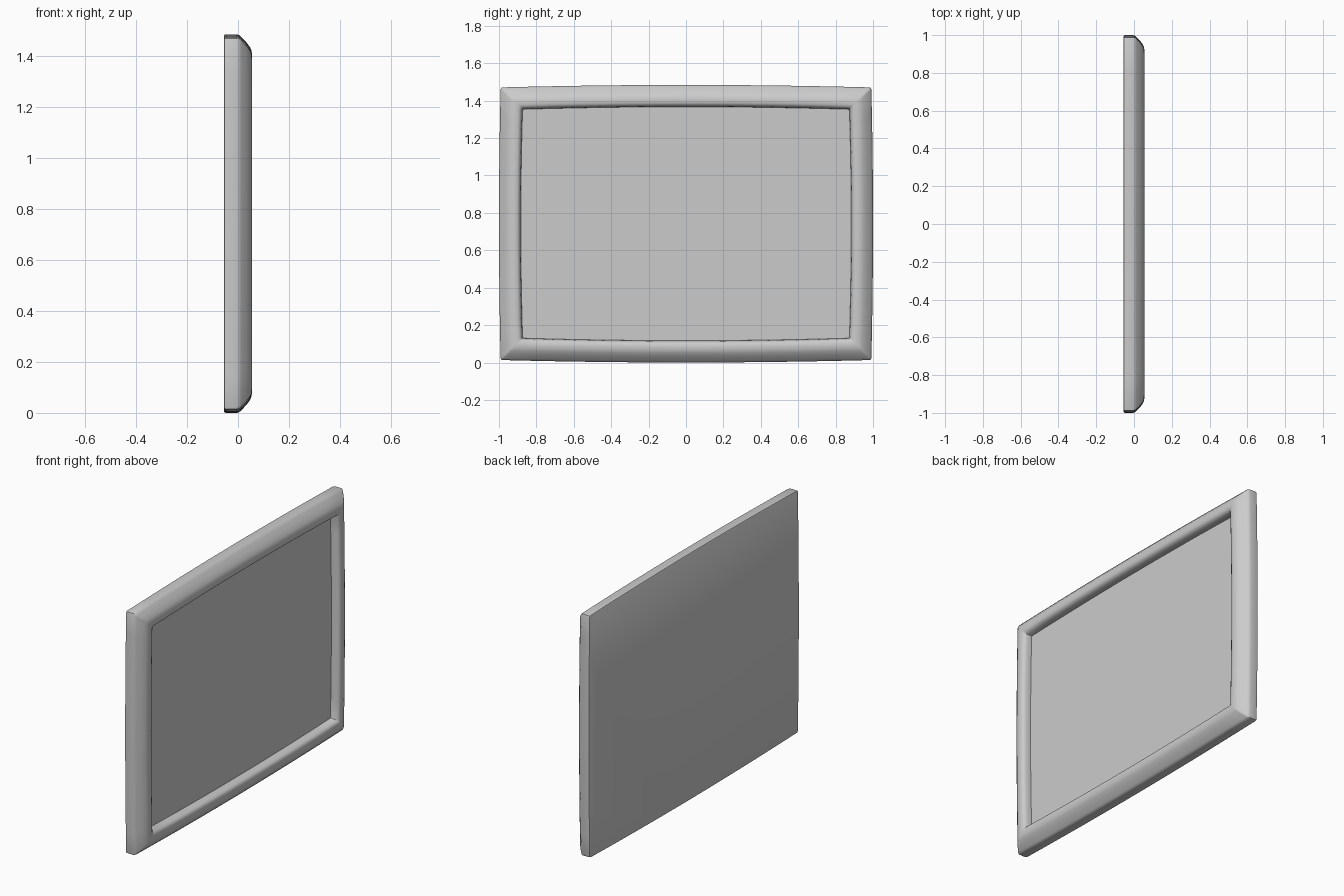
import bpy, bmesh
from math import radians

if "Cube" in bpy.data.objects:
    bpy.data.objects.remove(bpy.data.objects["Cube"])

HALF_W, HALF_H = 1.0, 0.742
BOW_Y, BOW_Z = 0.009, 0.013   # how far each edge bulges at its middle
SEG = 12


def outline(inset):
    """Gently bowed rectangle with clipped corners, as (y, z) pairs."""
    a, b = HALF_W - inset, HALF_H - inset
    ca, cb = a - BOW_Y, b - BOW_Z
    r = 0.010
    pts = []

    def side(half, reach, bow):
        run = half - r
        return [(-run + 2 * run * i / SEG,
                 reach - bow * (2 * i / SEG - 1) ** 2) for i in range(SEG + 1)]

    tb, lr = side(ca, b, BOW_Z), side(cb, a, BOW_Y)
    pts += [(t, -o) for t, o in tb]
    corner = (ca - r * 0.25, cb - r * 0.25)
    pts.append((corner[0], -corner[1]))
    pts += [(o, t) for t, o in lr]
    pts.append(corner)
    pts += [(-t, o) for t, o in tb]
    pts.append((-corner[0], corner[1]))
    pts += [(-o, -t) for t, o in lr]
    pts.append((-corner[0], -corner[1]))
    return pts


def make(name, profile, cap_first=False, cap_last=False):
    bm = bmesh.new()
    rings = [[bm.verts.new((x, y, z + HALF_H)) for y, z in outline(d)]
             for d, x in profile]
    n = len(rings[0])
    for lo, hi in zip(rings, rings[1:]):
        for i in range(n):
            j = (i + 1) % n
            bm.faces.new((lo[i], lo[j], hi[j], hi[i]))
    if cap_first:
        bm.faces.new(rings[0][::-1])
    if cap_last:
        bm.faces.new(rings[-1])
    me = bpy.data.meshes.new(name)
    bm.to_mesh(me)
    bm.free()
    ob = bpy.data.objects.new(name, me)
    bpy.context.collection.objects.link(ob)
    bpy.context.view_layer.objects.active = ob
    ob.select_set(True)
    bpy.ops.object.shade_smooth_by_angle(angle=radians(40))
    ob.select_set(False)
    return ob


# Rounded moulding with closed back: (inset from outer edge, x)
moulding = [(0.006, -0.055), (0.001, -0.052), (0.0, -0.047), (0.0, -0.004),
            (0.003, 0.005), (0.010, 0.013), (0.030, 0.032), (0.050, 0.047),
            (0.064, 0.053), (0.080, 0.055), (0.096, 0.054), (0.107, 0.048),
            (0.113, 0.036), (0.116, 0.020), (0.117, 0.004)]
make("frame", moulding, cap_first=True)

# Flat recessed panel
make("panel", [(0.117, 0.004)], cap_last=True)
